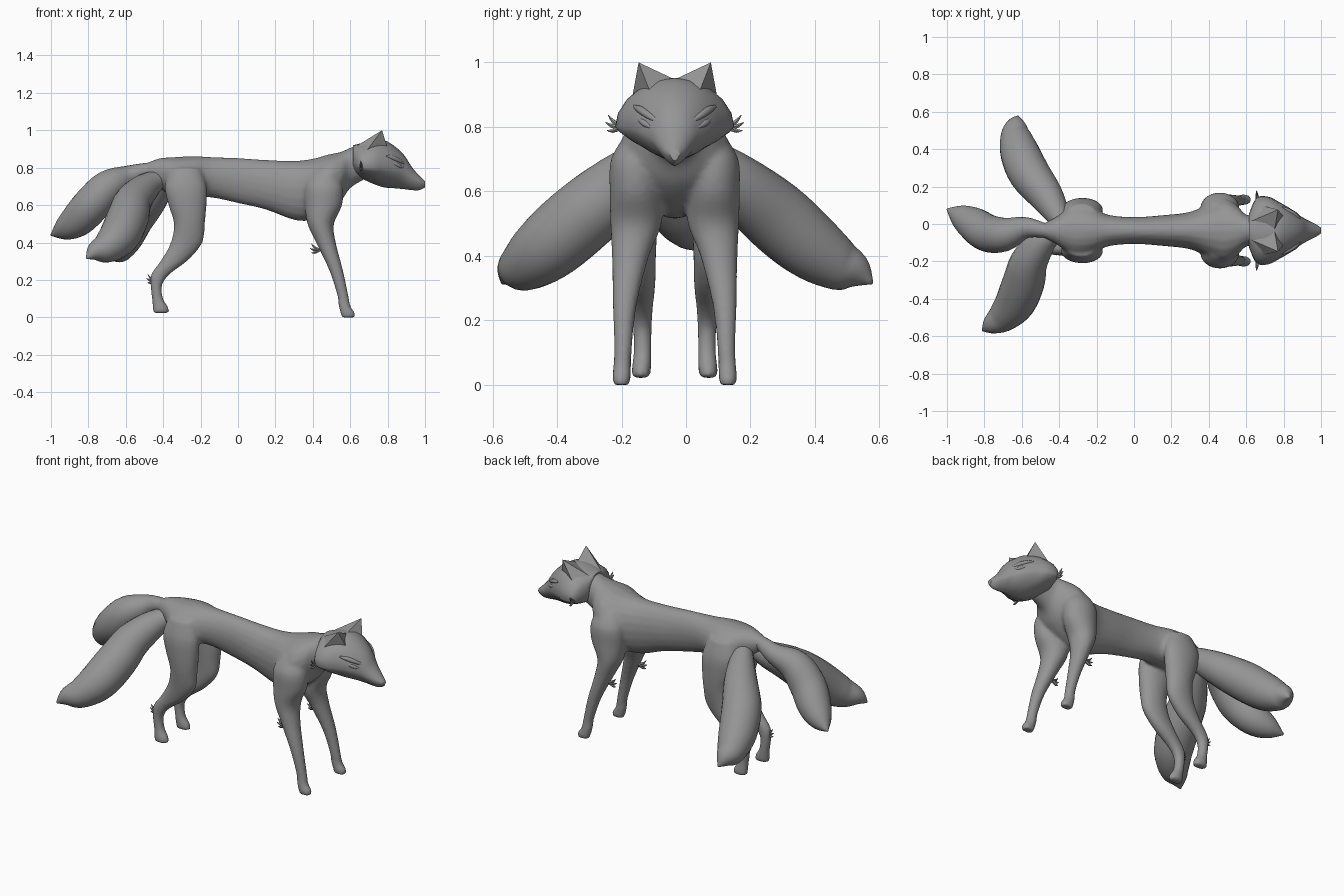
import bpy, bmesh
from math import sin, cos, pi
from mathutils import Vector

cube = bpy.data.objects.get("Cube")
if cube:
    bpy.data.objects.remove(cube, do_unlink=True)

MID = -0.035  # y of the animal's plane of symmetry
X, Y, Z = Vector((1, 0, 0)), Vector((0, 1, 0)), Vector((0, 0, 1))

fur = bpy.data.materials.new("grey_fur")
fur.use_nodes = True
fur.diffuse_color = (0.3, 0.3, 0.3, 1)
fur.node_tree.nodes["Principled BSDF"].inputs["Base Color"].default_value = fur.diffuse_color


def finish(name, bm, angle):
    bmesh.ops.recalc_face_normals(bm, faces=bm.faces)
    mesh = bpy.data.meshes.new(name)
    bm.to_mesh(mesh)
    bm.free()
    obj = bpy.data.objects.new(name, mesh)
    bpy.context.collection.objects.link(obj)
    mesh.materials.append(fur)
    select([obj])
    bpy.ops.object.shade_smooth_by_angle(angle=angle)
    return obj


def select(objs):
    bpy.ops.object.select_all(action='DESELECT')
    for o in objs:
        o.select_set(True)
    bpy.context.view_layer.objects.active = objs[0]


def spline(rows, steps):
    """Smoothly interpolate all the numbers of the stations."""
    out = []
    for i in range(len(rows) - 1):
        quad = [rows[max(i - 1, 0)], rows[i], rows[i + 1], rows[min(i + 2, len(rows) - 1)]]
        for s in range(steps):
            t = s / steps
            out.append([b + t / 2 * (c - a + t * (2*a - 5*b + 4*c - d + t * (3*b - 3*c + d - a)))
                        for a, b, c, d in zip(*quad)])
    return out + [list(rows[-1])]


def loft(name, rows, across=None, up=None, low=1, sides=20, steps=4):
    """Skin over stations (x, y, z, half width, height above, depth below)."""
    bm = bmesh.new()
    rows = spline(rows, steps)
    rings = []
    for i, row in enumerate(rows):
        centre, (w, hi, lo) = Vector(row[:3]), [max(r, 0.001) for r in row[3:]]
        u, v = across, up
        if u is None:  # follow the path
            run = Vector(rows[min(i + 1, len(rows) - 1)][:3]) - Vector(rows[max(i - 1, 0)][:3])
            u = run.cross(Z).normalized()
            v = u.cross(run).normalized()
        ring = []
        for k in range(sides):
            c, s = cos(2 * pi * k / sides), sin(2 * pi * k / sides)
            if s < 0:  # a power above one pinches the underside into a wedge
                s = -abs(s) ** low
                c = abs(c) ** low * (1 if c > 0 else -1)
            ring.append(bm.verts.new(centre + u * w * c + v * (hi if s > 0 else lo) * s))
        rings.append(ring)
    for a, b in zip(rings, rings[1:]):
        for k in range(sides):
            n = (k + 1) % sides
            bm.faces.new((a[k], a[n], b[n], b[k]))
    bm.faces.new(rings[0])
    bm.faces.new(rings[-1])
    return finish(name, bm, 1.0)


def tube(name, points, **kw):
    return loft(name, [(x, y, z, r, r, r) for x, y, z, r in points], **kw)


# Torso and neck: x, centre z, half width, up, down
torso = [(-.5, .79, .03, .03, .03), (-.42, .78, .07, .07, .09), (-.33, .75, .13, .107, .11),
         (-.24, .74, .13, .122, .1), (-.14, .75, .085, .107, .11), (0, .74, .072, .112, .13),
         (.15, .71, .082, .132, .135), (.3, .69, .1, .147, .17), (.4, .69, .145, .158, .17),
         (.48, .71, .175, .16, .15), (.55, .75, .135, .135, .13), (.6, .8, .085, .107, .11),
         (.68, .84, .08, .095, .1)]
parts = [loft("body", [(x, MID, z, w, a, b) for x, z, w, a, b in torso], Y, Z)]

# Legs: x, sideways offset, z, half length, half width
fore = [(.46, .1, .78, .06, .05), (.46, .12, .7, .1, .078), (.457, .12, .6, .1, .082),
        (.442, .12, .5, .071, .08), (.47, .137, .4, .053, .058), (.525, .155, .25, .037, .038),
        (.56, .16, .12, .03, .028), (.57, .163, .06, .032, .028), (.587, .165, .022, .039, .029),
        (.589, .165, 0, .037, .026)]
hind = [(-.28, .09, .8, .08, .05), (-.28, .107, .7, .112, .064), (-.27, .11, .6, .102, .064),
        (-.26, .11, .5, .083, .057), (-.275, .105, .4, .085, .047), (-.335, .1, .31, .074, .04),
        (-.415, .1, .23, .05, .032), (-.437, .1, .17, .031, .029), (-.43, .1, .1, .03, .028),
        (-.415, .103, .055, .042, .03), (-.41, .105, .022, .043, .029)]
for side in (-1, 1):
    for name, rows in (("front_leg", fore), ("hind_leg", hind)):
        parts.append(loft(name, [(x, MID + side * o, z, w, l, l) for x, o, z, l, w in rows], Y, X))

# Fuse the trunk and legs into one smooth skin
select(parts)
bpy.ops.object.join()
body = parts[0]
skin = body.modifiers.new("fuse", 'REMESH')
skin.mode, skin.voxel_size, skin.use_smooth_shade = 'VOXEL', 0.01, True
soft = body.modifiers.new("soften", 'SMOOTH')
soft.factor, soft.iterations = 0.5, 5

# Three bushy tails, fullest near the end
tube("middle_tail", [(-.38, MID, .79, .04), (-.47, MID, .79, .038), (-.58, -.02, .755, .058), (-.69, -.055, .7, .09),
                     (-.78, -.05, .605, .1), (-.86, 0, .52, .092), (-.935, .045, .47, .06), (-1, .08, .44, .004)])
tube("right_tail", [(-.4, -.04, .75, .04), (-.485, -.09, .7, .075), (-.56, -.2, .62, .1), (-.59, -.31, .53, .112),
                    (-.635, -.42, .435, .108), (-.7, -.495, .375, .085), (-.765, -.54, .35, .052),
                    (-.81, -.57, .315, .004)])
tube("left_tail", [(-.38, -.02, .76, .04), (-.41, .05, .71, .065), (-.47, .15, .63, .092), (-.56, .27, .53, .11),
                   (-.61, .38, .435, .105), (-.632, .47, .375, .083), (-.63, .53, .35, .055),
                   (-.62, .578, .315, .004)])

# Head: x, cheek height, half width, up, down
skull = [(.615, .835, .09, .085, .07), (.655, .805, .175, .125, .06), (.72, .8, .18, .15, .085),
         (.78, .8, .15, .148, .105), (.84, .79, .115, .123, .1), (.89, .77, .078, .095, .085),
         (.93, .745, .055, .058, .065), (.97, .725, .035, .032, .045), (1, .715, .015, .012, .02)]
loft("head", [(x, MID, z, w, a, b) for x, z, w, a, b in skull], Y, Z, low=1.35)


def spikes(name, root, aim, side, size=.05):
    """A fan of three thin curved locks."""
    root, aim = Vector(root), Vector(aim).normalized()
    for k in (-1, 0, 1):
        d = (aim + Z * .55 * k).normalized() * size
        pts = [root, root + d * .6, root + d + Z * .01]
        tube(name, [(p.x, MID + side * p.y, p.z, r) for p, r in zip(pts, (.01, .007, .001))], sides=6, steps=2)


for side, label in ((-1, "right"), (1, "left")):
    # Broad ear rising from the crown, its back sloping down to the nape
    bm = bmesh.new()
    tip, front, inner, back, outer = [bm.verts.new((x, MID + side * o, z)) for x, o, z in
        ((.77, .112, 1), (.8, .075, .905), (.75, -.005, .945), (.615, .045, .905), (.675, .135, .875))]
    base = [front, inner, back, outer]
    for a, b in zip(base, base[1:] + base[:1]):
        bm.faces.new((tip, a, b))
    bm.faces.new(base)
    finish(label + "_ear", bm, .9)
    # Brow ridge and closed eyelid
    brow = [(.9, .045, .812, .005), (.865, .08, .835, .011), (.825, .106, .853, .012), (.79, .126, .864, .004)]
    lid = [(.89, .07, .797, .003), (.855, .094, .812, .011), (.815, .117, .832, .003)]
    for name, pts in (("brow", brow), ("eyelid", lid)):
        tube(label + "_" + name, [(x, MID + side * o, z, r) for x, o, z, r in pts], sides=10)
    # Tufts on the cheek, elbow and hock
    spikes(label + "_cheek_tuft", (.66, .165, .8), (-.1, 1, .1), side)
    spikes(label + "_elbow_tuft", (.435, .14, .36), (-1, .1, 0), side)
    spikes(label + "_hock_tuft", (-.445, .1, .195), (-1, .1, .1), side, .045)
